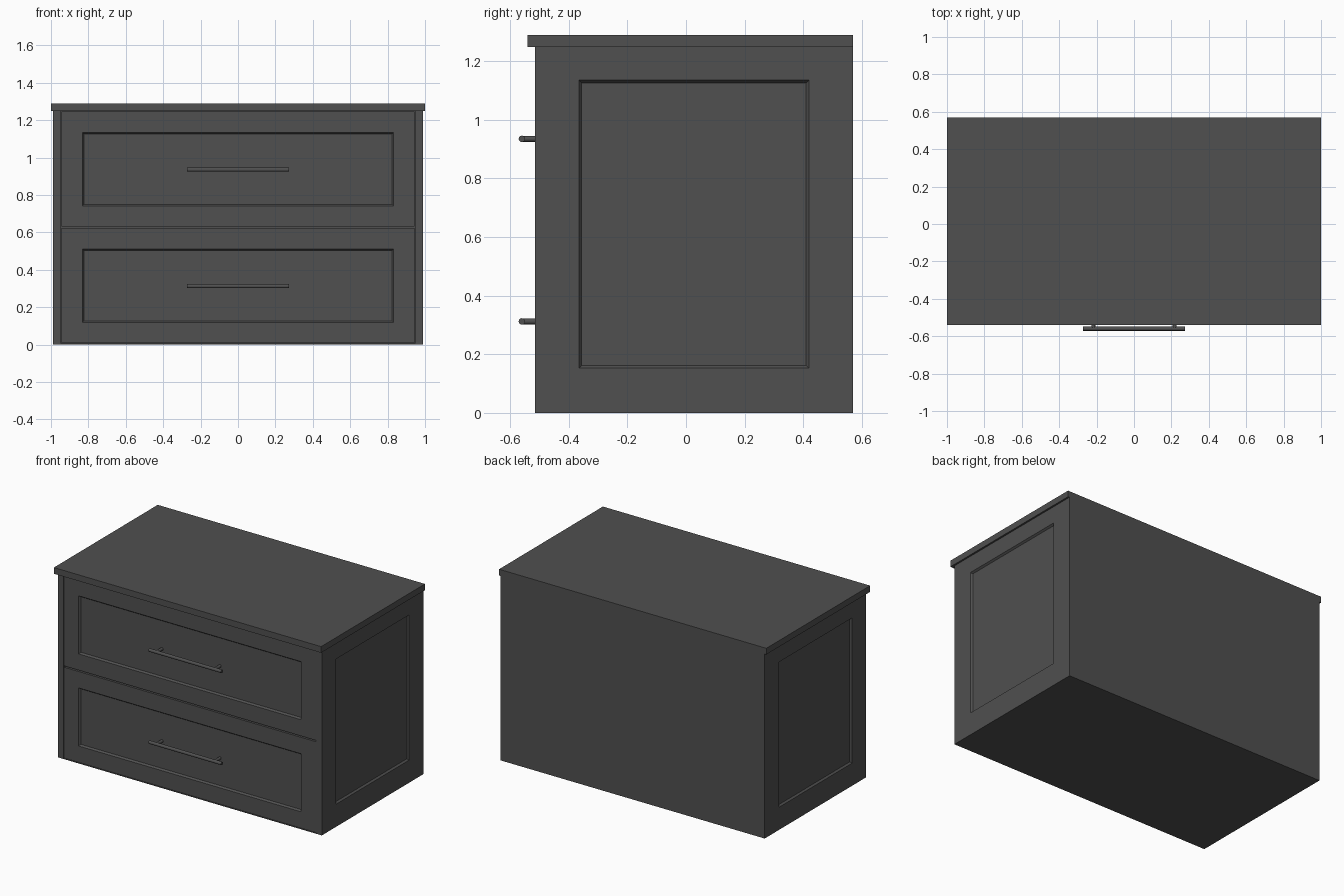
import bpy, bmesh
from math import radians
from mathutils import Vector

if "Cube" in bpy.data.objects:
    bpy.data.objects.remove(bpy.data.objects["Cube"])

dark = bpy.data.materials.new("dark_grey")
dark.diffuse_color = (0.08, 0.08, 0.08, 1)
dark.use_nodes = True
dark.node_tree.nodes["Principled BSDF"].inputs["Base Color"].default_value = dark.diffuse_color


def add_object(name, bm, smooth=False):
    bmesh.ops.recalc_face_normals(bm, faces=bm.faces)
    mesh = bpy.data.meshes.new(name)
    bm.to_mesh(mesh)
    bm.free()
    mesh.materials.append(dark)
    ob = bpy.data.objects.new(name, mesh)
    bpy.context.collection.objects.link(ob)
    if smooth:
        bpy.ops.object.select_all(action='DESELECT')
        ob.select_set(True)
        bpy.context.view_layer.objects.active = ob
        bpy.ops.object.shade_smooth_by_angle(angle=radians(40))
    return ob


def box(name, lo, hi):
    lo, hi = Vector(lo), Vector(hi)
    bm = bmesh.new()
    bmesh.ops.create_cube(bm, size=1)
    bmesh.ops.scale(bm, vec=hi - lo, verts=bm.verts)
    bmesh.ops.translate(bm, vec=(lo + hi) / 2, verts=bm.verts)
    return add_object(name, bm)


def framed_panel(name, outer, inner, thickness, place, slope=0.009, recess=0.012):
    """Board with a bevelled, recessed centre; rects are (u0, v0, u1, v1)."""
    u0, v0, u1, v1 = inner
    floor = (u0 + slope, v0 + slope, u1 - slope, v1 - slope)
    bm = bmesh.new()
    loops = []
    for (a, b, c, d), h in ((outer, -thickness), (outer, 0), (inner, 0), (floor, -recess)):
        loops.append([bm.verts.new(place(u, v, h)) for u, v in ((a, b), (c, b), (c, d), (a, d))])
    for p, q in zip(loops, loops[1:]):
        for i in range(4):
            j = (i + 1) % 4
            bm.faces.new((p[i], p[j], q[j], q[i]))
    bm.faces.new(loops[0])
    bm.faces.new(loops[-1])
    return add_object(name, bm)


def add_rod(bm, start, end, radius, sides=16):
    start, end = Vector(start), Vector(end)
    axis = end - start
    rod = bmesh.ops.create_cone(bm, cap_ends=True, segments=sides,
                                radius1=radius, radius2=radius, depth=axis.length)
    turn = axis.to_track_quat('Z', 'Y').to_matrix()
    bmesh.ops.rotate(bm, matrix=turn, verts=rod["verts"])
    bmesh.ops.translate(bm, vec=(start + end) / 2, verts=rod["verts"])


FRONT, BACK, HALF = -0.515, 0.57, 0.988

# Carcass, bottom board and overhanging top
box("carcass", (-0.95, FRONT + 0.025, 0.003), (0.95, BACK, 1.25))
box("bottom_board", (-0.95, FRONT, 0), (0.95, BACK, 0.005))
box("top_board", (-1, -0.54, 1.248), (1, BACK, 1.29))

# Framed side panels
for side, label in ((-1, "left"), (1, "right")):
    framed_panel(label + "_side_panel", (FRONT, 0, BACK, 1.25), (-0.365, 0.153, 0.419, 1.135),
                 0.042, lambda u, v, h, s=side: (s * (HALF + h), u, v))

# Drawer fronts with bar handles
for base, label in ((0.008, "lower"), (0.631, "upper")):
    framed_panel(label + "_drawer_front", (-0.943, base, 0.943, base + 0.614),
                 (-0.832, base + 0.11, 0.832, base + 0.503), 0.03,
                 lambda u, v, h: (u, FRONT - h, v))
    z = base + 0.304
    bm = bmesh.new()
    add_rod(bm, (-0.272, -0.56, z), (0.272, -0.56, z), 0.011)
    for x in (-0.217, 0.217):
        add_rod(bm, (x, -0.56, z), (x, FRONT + 0.015, z), 0.01)
    add_object(label + "_handle", bm, smooth=True)
